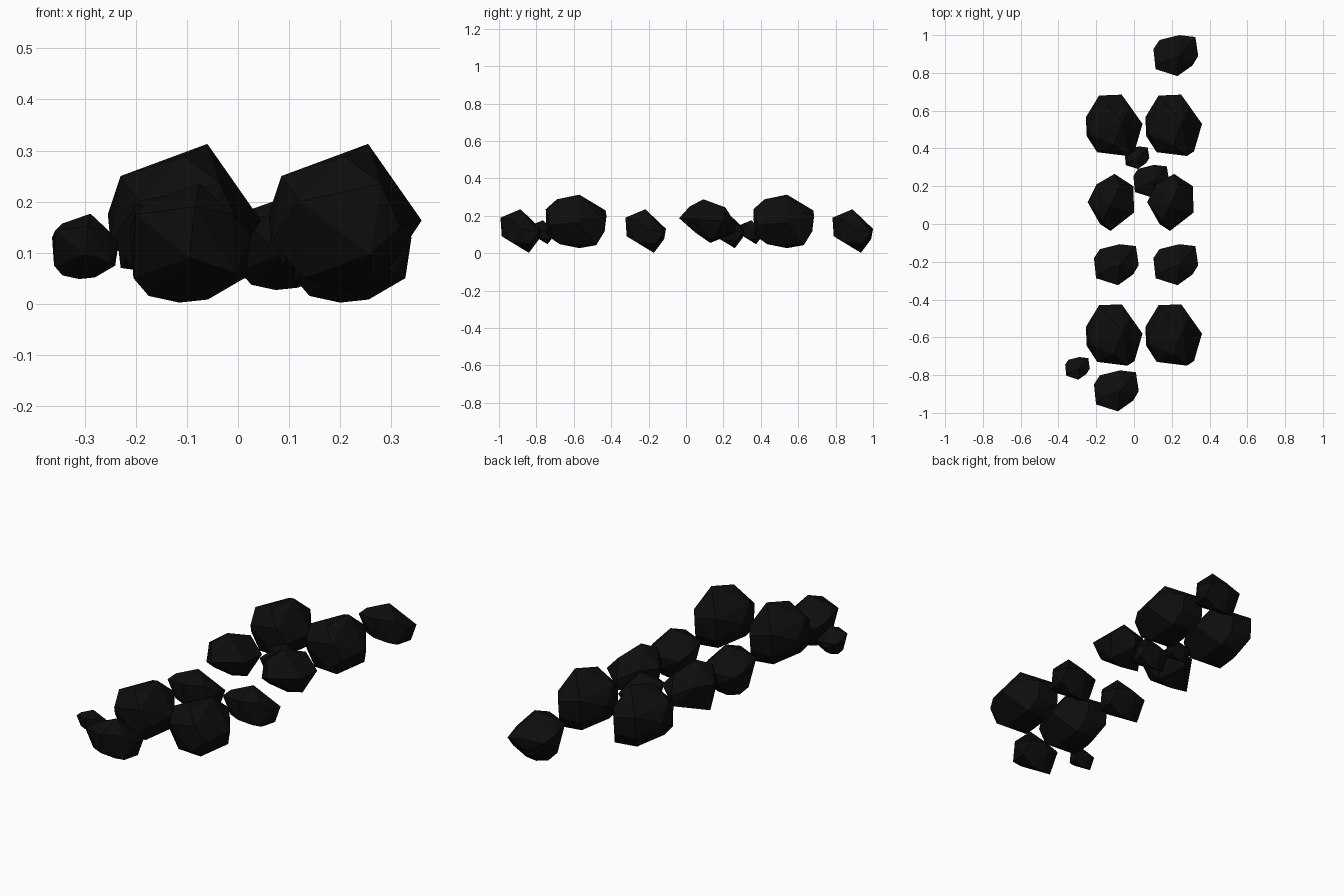
import bpy
import bmesh
from mathutils import Vector

cube = bpy.data.objects.get("Cube")
if cube:
    bpy.data.objects.remove(cube, do_unlink=True)

# Coal black
coal = bpy.data.materials.new("coal_black")
coal.use_nodes = True
coal.diffuse_color = (0.004, 0.004, 0.004, 1)
bsdf = next(n for n in coal.node_tree.nodes if n.type == "BSDF_PRINCIPLED")
bsdf.inputs["Base Color"].default_value = coal.diffuse_color
bsdf.inputs["Roughness"].default_value = 0.9


def rock_mesh(name, corners):
    """Faceted stone wrapped around a handful of corner points."""
    bm = bmesh.new()
    for c in corners:
        bm.verts.new(Vector(c) / 100)
    hull = bmesh.ops.convex_hull(bm, input=bm.verts)
    loose = [v for v in bm.verts if not v.link_faces]
    bmesh.ops.delete(bm, geom=loose, context="VERTS")
    bmesh.ops.recalc_face_normals(bm, faces=bm.faces)
    mesh = bpy.data.meshes.new(name)
    bm.to_mesh(mesh)
    bm.free()
    mesh.materials.append(coal)
    return mesh


def place(name, mesh, spots, scale=1.0, lift=0.0):
    """Set copies of one stone at the given ground positions."""
    for i, (x, y) in enumerate(spots, 1):
        ob = bpy.data.objects.new(f"{name}_{i}", mesh)
        ob.location = (x, y, lift)
        ob.scale = (scale,) * 3
        bpy.context.collection.objects.link(ob)


# Corner points in hundredths of a unit
boulder = rock_mesh("boulder", [
    (4.5, 2, 31.3), (-12.5, -5, 25), (0, -10, 28.8), (7, -16, 23.5),
    (-9, -14, 20), (-15, 4.5, 17.5), (-8, 16, 22.9), (4, 16.5, 20),
    (15, 1, 16.3), (10.8, -13.5, 15), (5, -15.5, 9.6), (-14.5, -5.5, 12),
    (-8, 15.5, 11.7), (4, 15.5, 11.7), (7, 11, 4.3), (-5, 10, 5),
    (0, 2, 2.7), (5, -8.5, 4.8), (-8, -8, 5), (8, 10.5, 22)])

lump = rock_mesh("lump", [
    (2, 0, 23.5), (1, -10.7, 19), (-10.6, -7, 17.5), (-8, -4, 20),
    (-11.7, 3.6, 15), (-8.5, 8.4, 12), (2, 11, 13), (10.5, 10, 11),
    (12, 0, 13), (8.4, -4.3, 17.5), (0, -10, 9), (9, -5, 6), (-11, 0, 5),
    (-8, 3, 1.5), (-2, 4.5, 0.2), (3.6, 4.5, 0.8), (10.8, 5, 5), (0, 10, 7.5)])

chunk = rock_mesh("chunk", [
    (0, -1.7, 28.8), (5, 10, 24.5), (-4, -9, 25), (0, -14.7, 18.7),
    (-12, 0.5, 20), (-7.3, 10, 21), (2.2, 15.5, 16), (12.2, 9, 17),
    (12.5, -5, 18), (-5.5, -11, 16), (6, -6, 11), (2, 15, 10.7),
    (-10.5, 2, 7), (8, 3, 7), (0, 2, 5.5)])

# Two loose rows of stones
columns = (-0.105, 0.21)
place("large_rock", boulder, [(x, y) for x in columns for y in (0.52, -0.59)])
place("long_rock", chunk, [(x - 0.02, 0.11) for x in columns])
place("medium_rock", lump, [(0.22, 0.89), (0.22, -0.217), (-0.095, -0.217), (-0.095, -0.885)])

# Smaller pieces between the rows
place("nested_rock", lump, [(0.09, 0.225)], 0.8, 0.025)
place("small_rock", lump, [(-0.3, -0.765), (0.015, 0.35)], 0.55, 0.047)
